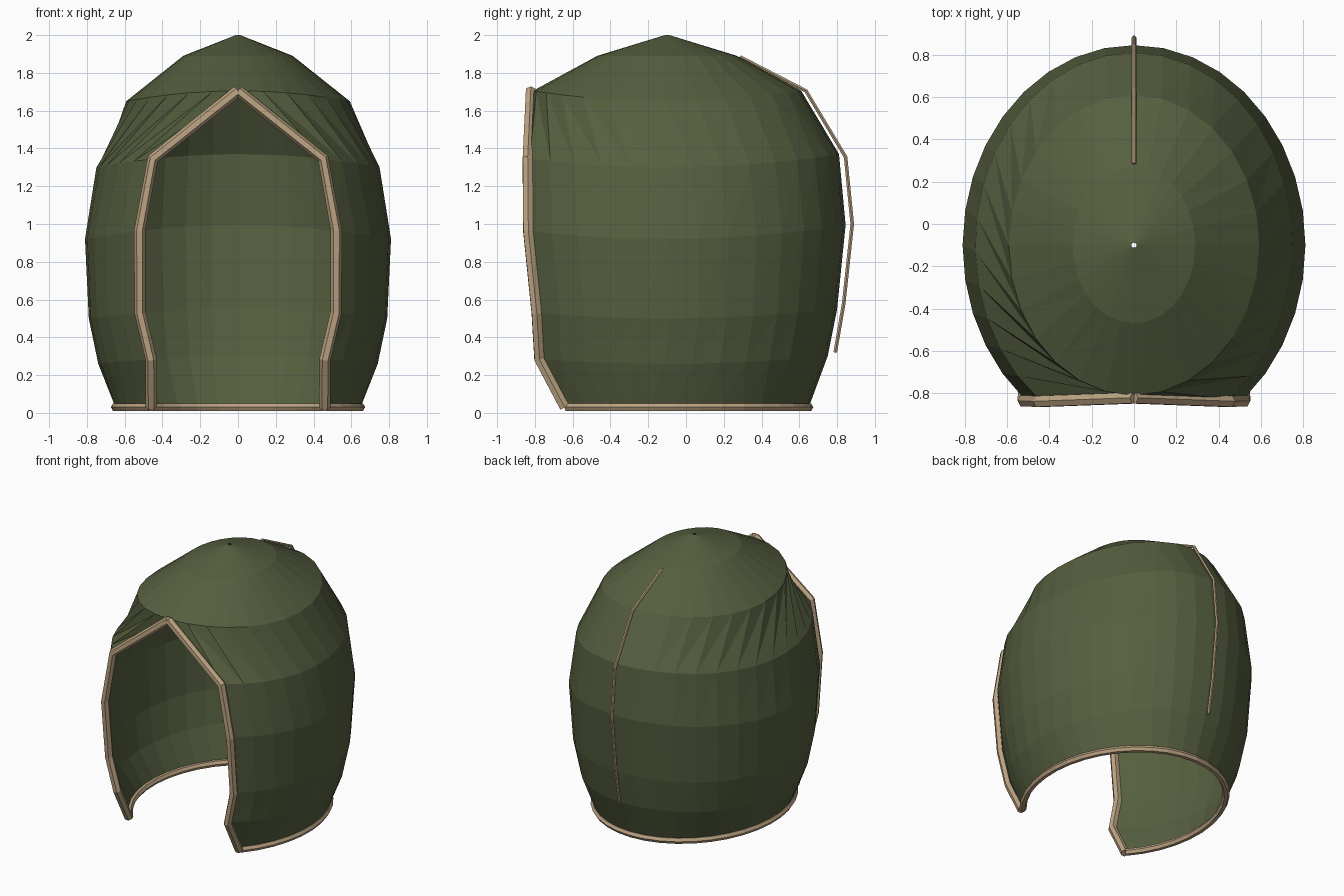
import bpy, bmesh, math

if "Cube" in bpy.data.objects:
    bpy.data.objects.remove(bpy.data.objects["Cube"])

def material(name, color):
    m = bpy.data.materials.new(name)
    m.diffuse_color = (*color, 1)
    m.use_nodes = True
    m.node_tree.nodes["Principled BSDF"].inputs["Base Color"].default_value = m.diffuse_color
    return m

green = material("olive cloth", (0.093, 0.115, 0.05))
tan = material("tan trim", (0.50, 0.37, 0.225))

SEGS = 28
CY = -0.1
# per ring: half width, half depth, side height, extra height front/back, opening half angle
RINGS = [
    (0.65, 0.75, 0.03, 0.00, 45),
    (0.74, 0.85, 0.26, 0.04, 38.5),
    (0.79, 0.90, 0.50, 0.05, 41),
    (0.81, 0.945, 0.92, 0.075, 40),
    (0.75, 0.91, 1.30, 0.07, 37),
    (0.592, 0.71, 1.65, 0.055, 0),
    (0.29, 0.37, 1.89, 0.00, 0),
    (0.012, 0.012, 2.00, 0.00, 0),
]

def ring_points(a, b, z, lift, opening):
    pts = []
    for i in range(SEGS + 1):
        t = math.radians(opening + (360 - 2 * opening) * i / SEGS)
        pts.append((a * math.sin(t), CY - b * math.cos(t),
                    z + lift * math.cos(t) ** 2))
    return pts

rings = [ring_points(*r) for r in RINGS]

# hood shell: open-fronted rings bridged with triangles
bm = bmesh.new()
rows = [[bm.verts.new(p) for p in ring] for ring in rings]
for low, up in zip(rows, rows[1:]):
    for i in range(SEGS):
        bm.faces.new((low[i], low[i + 1], up[i + 1]))
        bm.faces.new((low[i], up[i + 1], up[i]))
bmesh.ops.remove_doubles(bm, verts=bm.verts, dist=0.0005)
mesh = bpy.data.meshes.new("hood_shell")
bm.to_mesh(mesh)
bm.free()
mesh.materials.append(green)
shell = bpy.data.objects.new("hood_shell", mesh)
bpy.context.collection.objects.link(shell)

def tube(name, points, radius):
    """Faceted cord along a polyline, turned into a mesh."""
    cu = bpy.data.curves.new(name, 'CURVE')
    cu.dimensions = '3D'
    cu.bevel_depth = radius
    cu.bevel_resolution = 1
    cu.use_fill_caps = True
    sp = cu.splines.new('POLY')
    sp.points.add(len(points) - 1)
    for p, co in zip(sp.points, points):
        p.co = (*co, 1)
    cu.materials.append(tan)
    ob = bpy.data.objects.new(name, cu)
    bpy.context.collection.objects.link(ob)
    bpy.ops.object.select_all(action='DESELECT')
    bpy.context.view_layer.objects.active = ob
    ob.select_set(True)
    bpy.ops.object.convert(target='MESH')
    for f in bpy.context.object.data.polygons:
        f.use_smooth = False

# trim around the face opening, one cord per side
edge = [ring[0] for ring in rings[:6]]
for side, label in ((1, "right"), (-1, "left")):
    tube("opening_trim_" + label,
         [(side * x, y - 0.012, z) for x, y, z in edge], 0.03)

# trim along the lower hem
tube("hem_trim", rings[0], 0.024)

# seam cord down the back
seam = [(0.285, 1.885), (0.635, 1.705), (0.845, 1.355),
        (0.88, 1.0), (0.835, 0.58), (0.79, 0.32)]
tube("back_seam", [(0, y, z) for y, z in seam], 0.011)
